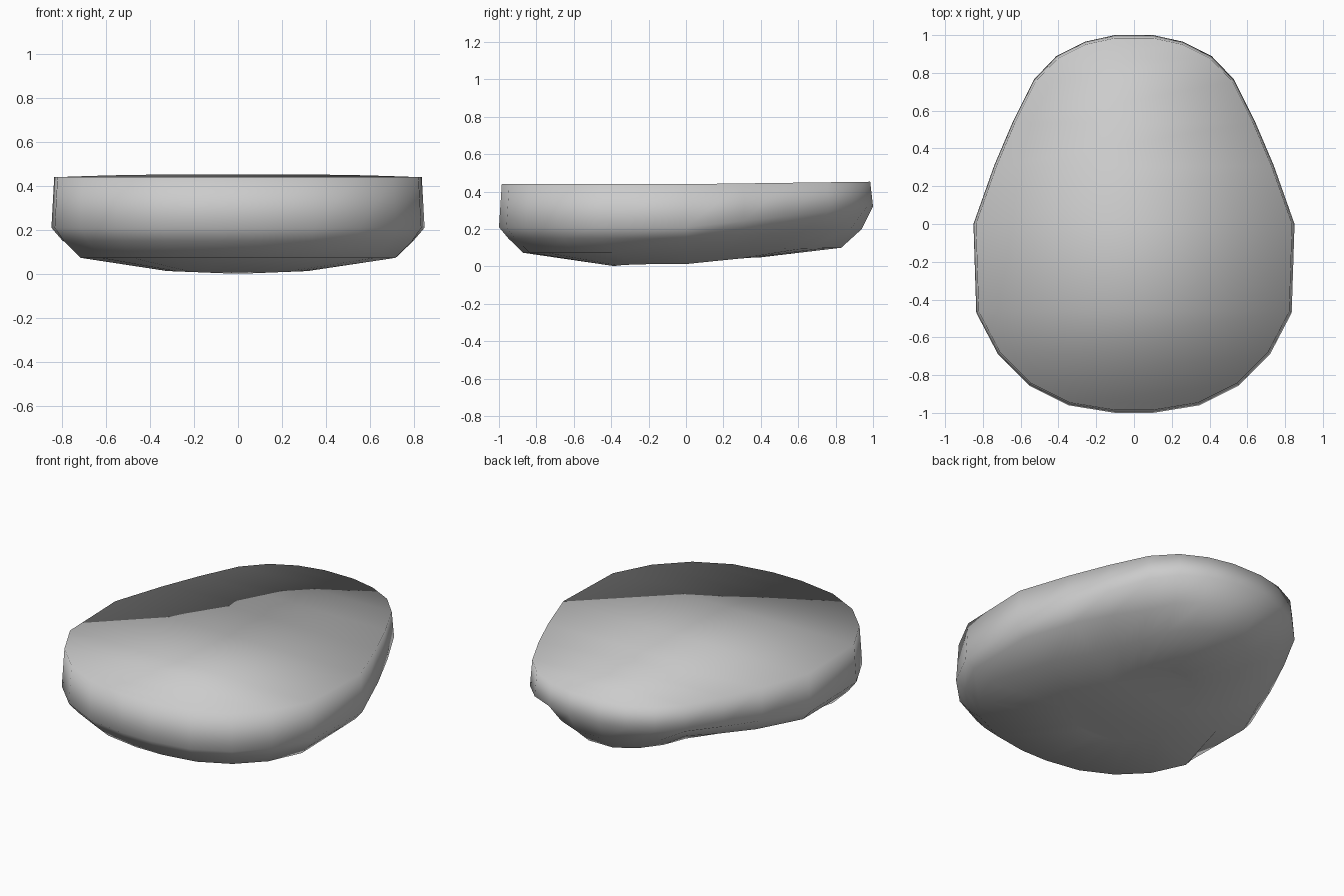
import bpy, bmesh

if "Cube" in bpy.data.objects:
    bpy.data.objects.remove(bpy.data.objects["Cube"])

# Half outline, back to front: x, y, underside inset scale at upper and lower turn
HALF = [
    (0.10, 1.000, 0.94, 0.83), (0.26, 0.965, 0.91, 0.78), (0.41, 0.890, 0.87, 0.71),
    (0.53, 0.765, 0.82, 0.64), (0.64, 0.545, 0.87, 0.63), (0.74, 0.310, 0.92, 0.64),
    (0.85, 0.000, 0.94, 0.71), (0.835, -0.47, 0.95, 0.86), (0.72, -0.69, 0.95, 0.87),
    (0.555, -0.855, 0.95, 0.87), (0.345, -0.96, 0.95, 0.87), (0.10, -1.00, 0.95, 0.87),
]
outline = HALF + [(-x, y, b, c) for x, y, b, c in reversed(HALF)]
n, h = len(outline), len(HALF)

bm = bmesh.new()


def ring(scale, height):
    """One closed ring; scale and height are functions of the outline point."""
    return [bm.verts.new((p[0] * scale(p), p[1] * scale(p), height(p))) for p in outline]


def back(p):
    return max(0.0, p[1])


# Rings from rim to underside
rings = [
    ring(lambda p: 0.985, lambda p: 0.44 + 0.013 * back(p)),
    ring(lambda p: 1.0, lambda p: 0.21 + 0.11 * back(p)),
    ring(lambda p: p[2], lambda p: 0.15 + 0.05 * back(p)),
    ring(lambda p: p[3], lambda p: 0.073 + 0.027 * back(p)),
    ring(lambda p: 0.38, lambda p: 0.015 * abs(p[0]) + 0.045 * back(p)),
]
for a, b in zip(rings, rings[1:]):
    for i in range(n):
        j = (i + 1) % n
        bm.faces.new((a[i], a[j], b[j], b[i]))

# Flat top and underside closed with strips from side to side
for r in (rings[0], rings[-1]):
    for i in range(h - 1):
        bm.faces.new((r[i], r[i + 1], r[n - 2 - i], r[n - 1 - i]))

bmesh.ops.recalc_face_normals(bm, faces=bm.faces)
for f in bm.faces:
    f.smooth = True
mesh = bpy.data.meshes.new("rounded_body")
bm.to_mesh(mesh)
bm.free()
bpy.context.collection.objects.link(bpy.data.objects.new("rounded_body", mesh))
